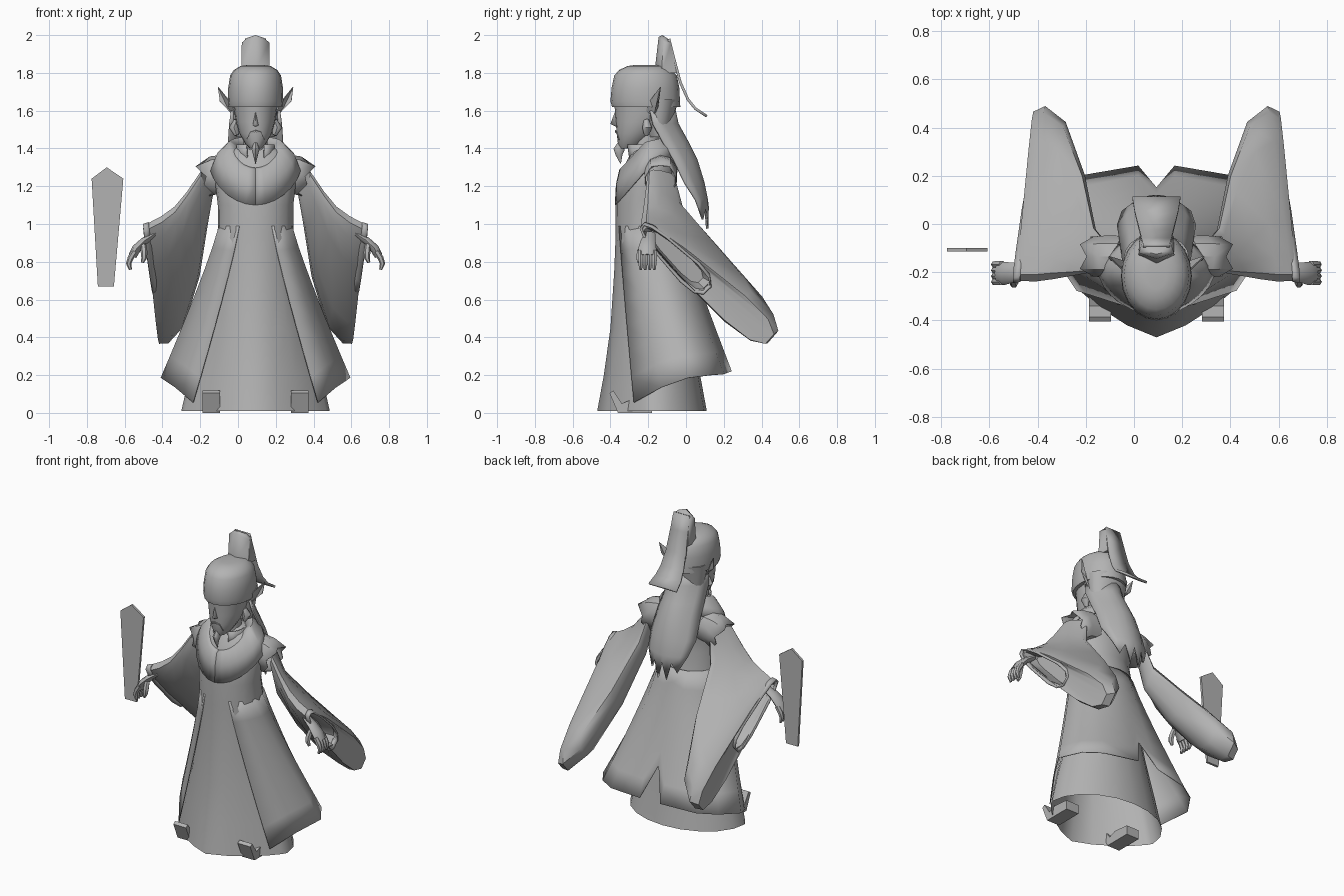
import bpy, math
from mathutils import Vector as V

if "Cube" in bpy.data.objects:
    bpy.data.objects.remove(bpy.data.objects["Cube"])

CX = 0.093  # the figure stands right of centre, the tablet balances it on the left
grey = bpy.data.materials.new("plain_grey")
grey.diffuse_color = (0.45, 0.45, 0.45, 1)
grey.use_nodes = True
grey.node_tree.nodes["Principled BSDF"].inputs["Base Color"].default_value = grey.diffuse_color


def make(name, verts, faces, mirror=False, thick=0, smooth=45):
    me = bpy.data.meshes.new(name)
    me.from_pydata([tuple(v) for v in verts], [], faces)
    me.materials.append(grey)
    ob = bpy.data.objects.new(name, me)
    bpy.context.collection.objects.link(ob)
    ob.location.x = CX
    bpy.ops.object.select_all(action='DESELECT')
    ob.select_set(True)
    bpy.context.view_layer.objects.active = ob
    bpy.ops.object.mode_set(mode='EDIT')
    bpy.ops.mesh.select_all(action='SELECT')
    bpy.ops.mesh.normals_make_consistent(inside=False)
    bpy.ops.object.mode_set(mode='OBJECT')
    if smooth:
        bpy.ops.object.shade_smooth_by_angle(angle=math.radians(smooth))
    if mirror:
        ob.modifiers.new("mirror", 'MIRROR')
    if thick:
        m = ob.modifiers.new("thick", 'SOLIDIFY')
        m.thickness, m.offset = thick, 0
    return ob


def loft(name, rings, caps=(True, True), closed=True, **kw):
    n = len(rings[0])
    verts = [p for r in rings for p in r]
    faces = [(i * n + j, i * n + (j + 1) % n, (i + 1) * n + (j + 1) % n, (i + 1) * n + j)
             for i in range(len(rings) - 1) for j in range(n if closed else n - 1)]
    if closed and caps[0]:
        faces.append(tuple(range(n))[::-1])
    if closed and caps[1]:
        faces.append(tuple(range(len(verts) - n, len(verts))))
    return make(name, verts, faces, **kw)


def level(z, hw, yf, yb, k=2, n=20):
    """Horizontal ring: half width, front y, back y, front pointedness (1 = diamond)."""
    yc, out = (yf + yb) / 2, []
    for i in range(n):
        a = 2 * math.pi * i / n
        s, c = math.sin(a), math.cos(a)
        f = max(0, 1 - abs(s) ** k) ** (1 / k) if c > 0 else -c
        out.append((hw * s, yc + (yf - yc) * f if c > 0 else yc + (yb - yc) * f, z))
    return out


def tube(name, pts, radii, n=8, flat=1.0, **kw):
    """Round tube along a path, tapering."""
    rings, pts = [], [V(p) for p in pts]
    for i, p in enumerate(pts):
        d = (pts[min(i + 1, len(pts) - 1)] - pts[max(i - 1, 0)]).normalized()
        u = d.cross(V((0, 1, 0))).normalized()
        w = d.cross(u)
        rings.append([p + u * math.cos(t) * radii[i] * flat + w * math.sin(t) * radii[i]
                      for t in (2 * math.pi * j / n for j in range(n))])
    return loft(name, rings, **kw)


def prism(name, outline, lo, hi, axis, **kw):
    """Extrude a 2D outline along x or y."""
    put = (lambda p, d: (d, p[0], p[1])) if axis == 'x' else (lambda p, d: (p[0], d, p[1]))
    return loft(name, [[put(p, d) for p in outline] for d in (lo, hi)], smooth=0, **kw)


# Inner robe: skirt and torso in one lofted body
loft("inner_robe", [level(0.01, .393, -.47, .11, 1.3), level(.2, .35, -.435, .075, 1.4),
                    level(.45, .28, -.40, .04, 1.6), level(.75, .22, -.38, .0, 1.8),
                    level(.95, .2, -.372, -.02), level(1.1, .2, -.372, -.06),
                    level(1.2, .212, -.365, -.05), level(1.3, .22, -.33, -.045),
                    level(1.38, .17, -.29, -.06), level(1.42, .08, -.26, -.1)], caps=(False, True))

# Outer robe: flaring open coat with a split back, its top edge tucked into the waist
top = [(.199 * math.sin(a), -.196 - .175 * math.cos(a), .99) for a in (.44, .85, 1.3, 1.8, 2.3, 2.75, math.pi)]
hem = [(.33, -.275, .055), (.425, -.13, .135), (.5, .01, .185), (.42, .13, .2), (.31, .2, .205),
       (.075, .24, .22), (0, .15, .42)]
rows = []
for i in range(8):
    t = i / 7
    rows.append([(a[0] + (b[0] - a[0]) * t ** 1.12, a[1] + (b[1] - a[1]) * t ** 1.08, a[2] + (b[2] - a[2]) * t)
                 for a, b in zip(top, hem)])
loft("outer_robe", rows, closed=False, mirror=True, thick=.005, smooth=60)

# Shawl collar around the shoulders: (half width, front y, back y, front z, back z) per edge
rows = []
for i in range(25):
    a = 2 * math.pi * i / 24
    s, c = math.sin(a), math.cos(a)
    row = []
    for hw, f, b, zf, zb in ((.236, .158, .17, 1.1, 1.37), (.205, .152, .16, 1.21, 1.42),
                             (.14, .135, .125, 1.285, 1.46), (.09, .1, .1, 1.3, 1.43)):
        zm = zb - .09 if hw > .23 else zb - .06 if hw > .2 else zb - .03
        # narrow the low front so the collar closes in a rounded point
        x = hw * s * (1 - .18 * max(0, c) if hw > .2 else 1)
        row.append((x, -.215 - (f if c > 0 else b) * c, zm + (zf - zm) * c if c > 0 else zm - (zb - zm) * c))
    rows.append(row)
loft("shawl_collar", rows, closed=False, thick=.008, smooth=60)

# Inner collar, open at the throat
rows = []
for i in range(13):
    a = .5 + (2 * math.pi - 1) * i / 12
    rows.append([(r * math.sin(a), -.22 - r * math.cos(a), z) for r, z in ((.085, 1.32), (.1, 1.42))])
loft("inner_collar", rows, closed=False, thick=.008)

# Shoulder caps with a zigzag edge
cap = []
for x, z, r, zig in ((.13, 1.275, .09, 0), (.2, 1.265, .09, 0), (.26, 1.225, .085, .025)):
    cap.append([(x + .45 * r * math.cos(a) + (zig if j % 2 else -zig * .4),
                 -.135 + r * math.sin(a) * .98, z + r * math.cos(a) + (zig * .4 if j % 2 else 0))
                for j, a in enumerate(2 * math.pi * j / 10 for j in range(10))])
loft("shoulder_cap", cap, caps=(True, False), mirror=True, thick=.006, smooth=35)


# Hanging sleeves: flattened rings from a front point to a back point
def sleeve_ring(F, B, h, m=12, e=.6):
    F, B = V(F), V(B)
    d = (B - F) / 2
    n = d.cross(V((1, 0, 0))).normalized()
    if n.z < 0:
        n = -n
    out = []
    for j in range(m):
        a = 2 * math.pi * (j + .5) / m
        c, s = math.cos(a), math.sin(a)
        along = math.copysign(abs(c) ** e, c)
        # the bag swells towards its back end
        out.append((F + B) / 2 + d * along + n * math.copysign(abs(s) ** .8, s) * h * (1 + .35 * along))
    return out


loft("sleeve", [sleeve_ring((.29, -.2, 1.27), (.22, -.07, 1.2), .05),
                sleeve_ring((.365, -.21, 1.16), (.25, -.04, 1.03), .065),
                sleeve_ring((.43, -.22, 1.08), (.295, .18, .75), .09),
                sleeve_ring((.5, -.23, 1.03), (.375, .40, .49), .1),
                sleeve_ring((.56, -.23, 1.0), (.46, .468, .395), .095),
                sleeve_ring((.58, -.23, .99), (.51, .45, .385), .075),
                sleeve_ring((.58, -.22, .975), (.528, .12, .67), .055),
                sleeve_ring((.5, -.19, .96), (.45, .08, .7), .04)], mirror=True)
# Cuff band at the sleeve opening
loft("cuff", [sleeve_ring((.565, -.23, 1.0), (.515, .115, .67), .058),
              sleeve_ring((.595, -.235, .99), (.54, .115, .645), .058)],
     caps=(False, False), mirror=True, thick=.01, smooth=35)

# Hands
tube("palm", [(.53, -.19, .95), (.59, -.2, .91), (.63, -.205, .87), (.652, -.205, .83)],
     [.028, .04, .048, .044], flat=.5, mirror=True)
for i in range(4):
    y = -.24 + i * .024
    tube("finger", [(.64, y, .855), (.662, y, .82), (.672, y, .79), (.662, y, .758)],
         [.016, .016, .014, .008], n=6, mirror=True)
tube("thumb", [(.595, -.225, .89), (.59, -.245, .85), (.59, -.25, .82), (.6, -.25, .795)],
     [.016, .018, .015, .008], n=6, mirror=True)

# Curled shoes
prism("shoe", [(-.18, 0), (-.36, 0), (-.405, .105), (-.385, .118), (-.34, .05), (-.29, .07), (-.18, .06)],
      .188, .28, 'x', mirror=True)

# Head and neck
loft("neck", [level(1.3, .07, -.29, -.14, n=12), level(1.5, .06, -.28, -.14, n=12)])
loft("head", [level(1.4, .03, -.35, -.27), level(1.425, .055, -.36, -.22), level(1.48, .086, -.367, -.17),
              level(1.54, .103, -.372, -.11), level(1.6, .113, -.376, -.08), level(1.68, .122, -.385, -.07)])
make("nose", [(0, -.374, 1.6), (0, -.4, 1.53), (.018, -.362, 1.522), (-.018, -.362, 1.522), (0, -.36, 1.51)],
     [(0, 1, 2), (0, 3, 1), (1, 4, 2), (1, 3, 4)], smooth=80)
make("moustache", [(0, -.374, 1.497), (.03, -.368, 1.487), (.048, -.354, 1.445), (.028, -.364, 1.477), (0, -.374, 1.487)],
     [(0, 1, 2, 3, 4)], mirror=True, thick=.005, smooth=0)
tube("goatee", [(0, -.345, 1.43), (0, -.354, 1.395), (0, -.354, 1.365), (0, -.346, 1.32)],
     [.016, .03, .018, .002], flat=.7)
make("pointed_ear", [(.11, -.21, 1.6), (.11, -.17, 1.57), (.15, -.15, 1.62), (.198, -.135, 1.725),
                     (.19, -.15, 1.65), (.13, -.2, 1.64)],
     [(0, 1, 2, 5), (2, 4, 3), (5, 2, 3), (1, 4, 2)], mirror=True, thick=.006, smooth=0)
tube("ear_lobe", [(.1, -.21, 1.55), (.115, -.205, 1.51), (.1, -.21, 1.47)], [.014, .026, .012], mirror=True)

# Hair: crown behind the face and a long jagged fall down the back
loft("back_hair", [level(1.46, .1, -.2, -.08), level(1.54, .122, -.22, -.07), level(1.66, .135, -.24, -.04)])
rows = []
for z, y, hw, dep in ((1.6, -.06, .125, .13), (1.53, -.045, .135, .13), (1.43, .01, .142, .13), (1.34, .055, .15, .12),
                      (1.22, .092, .16, .1), (1.13, .11, .14, .06), (0, .115, .12, .05)):
    rows.append([(hw * u, y - dep * u * u, z or (1.09 if j % 2 == 0 else .95 + .1 * abs(u)))
                 for j, u in enumerate(k / 4 - 1 for k in range(9))])
loft("long_hair", rows, closed=False, thick=.012, smooth=50)

# Rounded cap, tall crest and trailing ribbon
loft("cap", [level(1.62, .142, -.392, -.03), level(1.65, .147, -.4, -.032), level(1.72, .145, -.394, -.035),
             level(1.785, .135, -.38, -.048), level(1.815, .115, -.355, -.075), level(1.836, .08, -.31, -.1),
             level(1.842, .04, -.27, -.16)])
loft("crest", [[(-.075, -.13, 1.8), (0, -.165, 1.82), (.075, -.13, 1.8), (.07, -.05, 1.8), (-.07, -.05, 1.8)],
               [(-.073, -.12, 1.96), (0, -.145, 1.99), (.073, -.12, 1.96), (.06, -.08, 1.96), (-.06, -.08, 1.96)],
               [(-.045, -.115, 1.985), (0, -.125, 2.0), (.045, -.115, 1.985), (.04, -.095, 1.98), (-.04, -.095, 1.98)]],
     smooth=60)
rows = [[(-w, y, z), (w, y, z)] for y, z, w in ((-.09, 1.98, .055), (-.065, 1.88, .062), (-.03, 1.75, .07),
                                              (.01, 1.66, .08), (.05, 1.61, .09), (.11, 1.57, .1))]
loft("ribbon", rows, closed=False, thick=.014, smooth=30)

# Court tablet, floating by the hand
prism("tablet", [(-.835, .67), (-.75, .67), (-.7, 1.24), (-.788, 1.3), (-.868, 1.24)], -.115, -.1, 'y')
